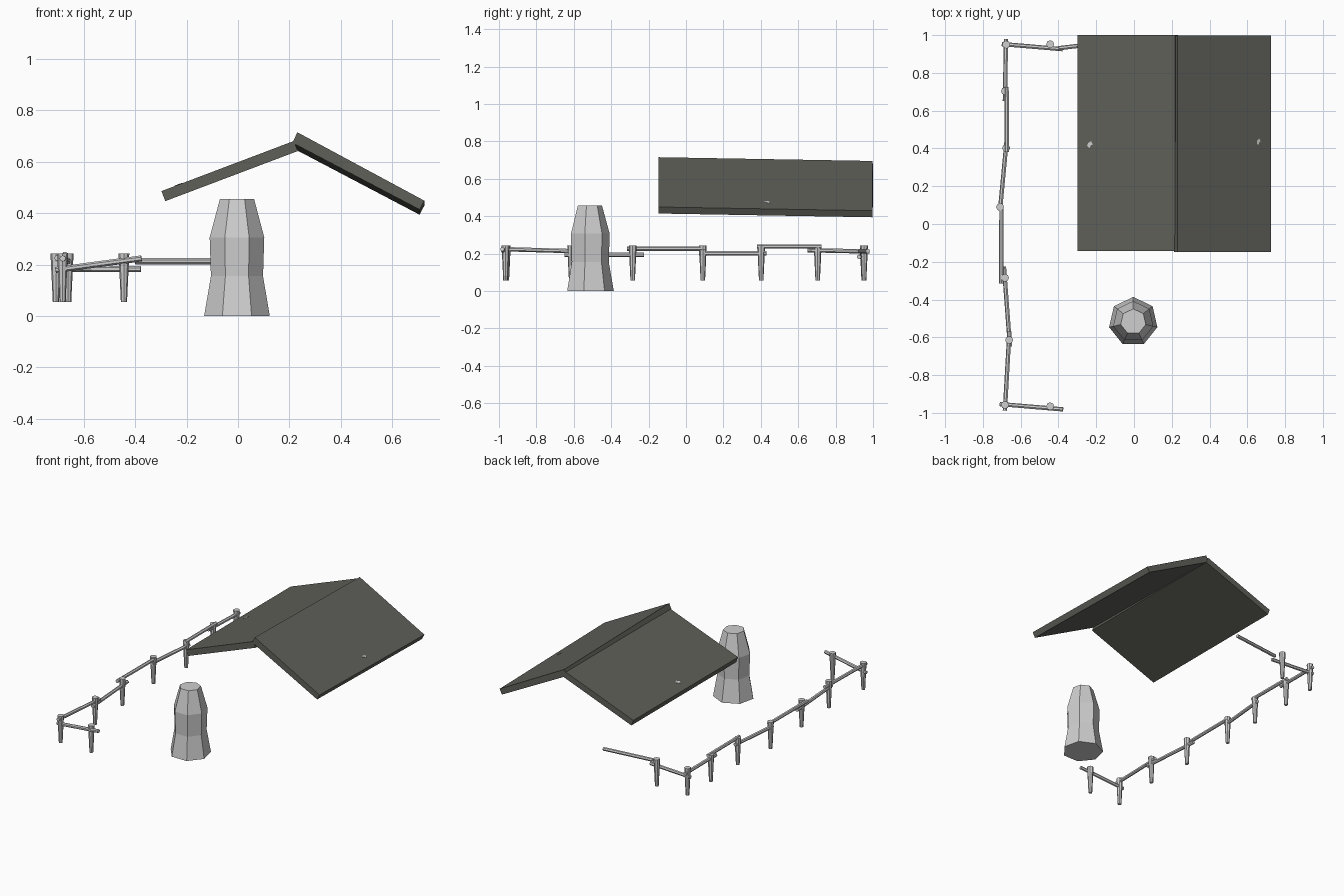
import bpy, bmesh, math
from mathutils import Vector

if "Cube" in bpy.data.objects:
    bpy.data.objects.remove(bpy.data.objects["Cube"])


def material(name, rgb):
    m = bpy.data.materials.new(name)
    m.diffuse_color = (*rgb, 1)
    m.use_nodes = True
    m.node_tree.nodes["Principled BSDF"].inputs["Base Color"].default_value = m.diffuse_color
    return m


GREY = material("pale grey", (0.62, 0.62, 0.62))
DARK = material("dark roof grey", (0.115, 0.115, 0.10))


def finish(bm, name, mat):
    bmesh.ops.recalc_face_normals(bm, faces=bm.faces)
    me = bpy.data.meshes.new(name)
    bm.to_mesh(me)
    bm.free()
    me.materials.append(mat)
    ob = bpy.data.objects.new(name, me)
    bpy.context.collection.objects.link(ob)
    return ob


def loft(name, rings, mat):
    """Skin a list of equal-length point rings and cap both ends."""
    bm = bmesh.new()
    loops = [[bm.verts.new(p) for p in r] for r in rings]
    n = len(loops[0])
    for a, b in zip(loops, loops[1:]):
        for i in range(n):
            j = (i + 1) % n
            bm.faces.new((a[i], a[j], b[j], b[i]))
    bm.faces.new(loops[0])
    bm.faces.new(loops[-1])
    return finish(bm, name, mat)


def rod(name, p, q, r1, r2, sides=7):
    """Tapered round bar between two points."""
    p, q = Vector(p), Vector(q)
    rot = (q - p).to_track_quat('Z', 'Y')
    rings = []
    for c, r in ((p, r1), (q, r2)):
        angles = [2 * math.pi * i / sides for i in range(sides)]
        rings.append([c + rot @ Vector((r * math.cos(a), r * math.sin(a), 0)) for a in angles])
    return loft(name, rings, GREY)


# Roof slabs: front profile pushed back, the right one dipping slightly
def slab(name, profile, y0, y1, dip):
    loft(name, [[(x, y0, z) for x, z in profile],
                [(x, y1, z - dip) for x, z in profile]], DARK)


slab("roof_left", [(-0.298, 0.486), (-0.283, 0.447), (0.233, 0.642), (0.217, 0.681)],
     -0.142, 1.0, 0.0)
slab("roof_right", [(0.231, 0.715), (0.212, 0.674), (0.707, 0.414), (0.725, 0.449)],
     -0.147, 0.997, 0.02)


# Tiny pale chips on the roof surfaces
def chip(name, x, y, w, d, surface):
    outline = [(-w, -d * .4), (-w * .2, -d), (w * .3, -d * .2), (w, d * .1), (w * .4, d), (-w * .7, d * .5)]
    rings = [[(x + a, y + b, surface(x + a, y + b) + h) for a, b in outline] for h in (-0.003, 0.002)]
    loft(name, rings, GREY)


chip("roof_chip_left", -0.233, 0.42, 0.015, 0.018,
     lambda x, y: 0.486 + (x + 0.298) * 0.3786)
chip("roof_chip_right", 0.66, 0.435, 0.01, 0.018,
     lambda x, y: 0.715 - (x - 0.231) * 0.5385 - 0.0175 * (y + 0.147))

# Seven-sided stone pillar
rings = []
for z, r in ((0, 0.131), (0.155, 0.104), (0.306, 0.109), (0.456, 0.068)):
    angles = [math.pi / 2 + 2 * math.pi * i / 7 for i in range(7)]
    rings.append([(-0.004 + r * math.cos(a), -0.517 + r * math.sin(a), z) for a in angles])
loft("stone_pillar", rings, GREY)

# Fence posts, tapering to the bottom
posts = [(-0.444, 0.952), (-0.677, 0.950), (-0.683, 0.704), (-0.677, 0.402), (-0.709, 0.09),
         (-0.683, -0.285), (-0.661, -0.614), (-0.683, -0.958), (-0.444, -0.965)]
for i, (x, y) in enumerate(posts):
    rod(f"fence_post_{i + 1}", (x, y, 0.055), (x, y, 0.243), 0.012, 0.021, 8)

# Fence rails
rails = [
    ((-0.71, -0.954, 0.179), (-0.376, -0.982, 0.224)),
    ((-0.683, -0.988, 0.224), (-0.659, -0.57, 0.212)),
    ((-0.656, -0.65, 0.193), (-0.688, -0.225, 0.193)),
    ((-0.703, -0.315, 0.226), (-0.701, 0.10, 0.226)),
    ((-0.709, 0.07, 0.201), (-0.675, 0.43, 0.201)),
    ((-0.672, 0.38, 0.238), (-0.674, 0.725, 0.238)),
    ((-0.683, 0.65, 0.218), (-0.677, 0.98, 0.211)),
    ((-0.70, 0.952, 0.184), (-0.378, 0.925, 0.182)),
    ((-0.40, 0.930, 0.213), (-0.05, 0.972, 0.213)),
]
for i, (p, q) in enumerate(rails):
    rod(f"fence_rail_{i + 1}", p, q, 0.012, 0.012)
